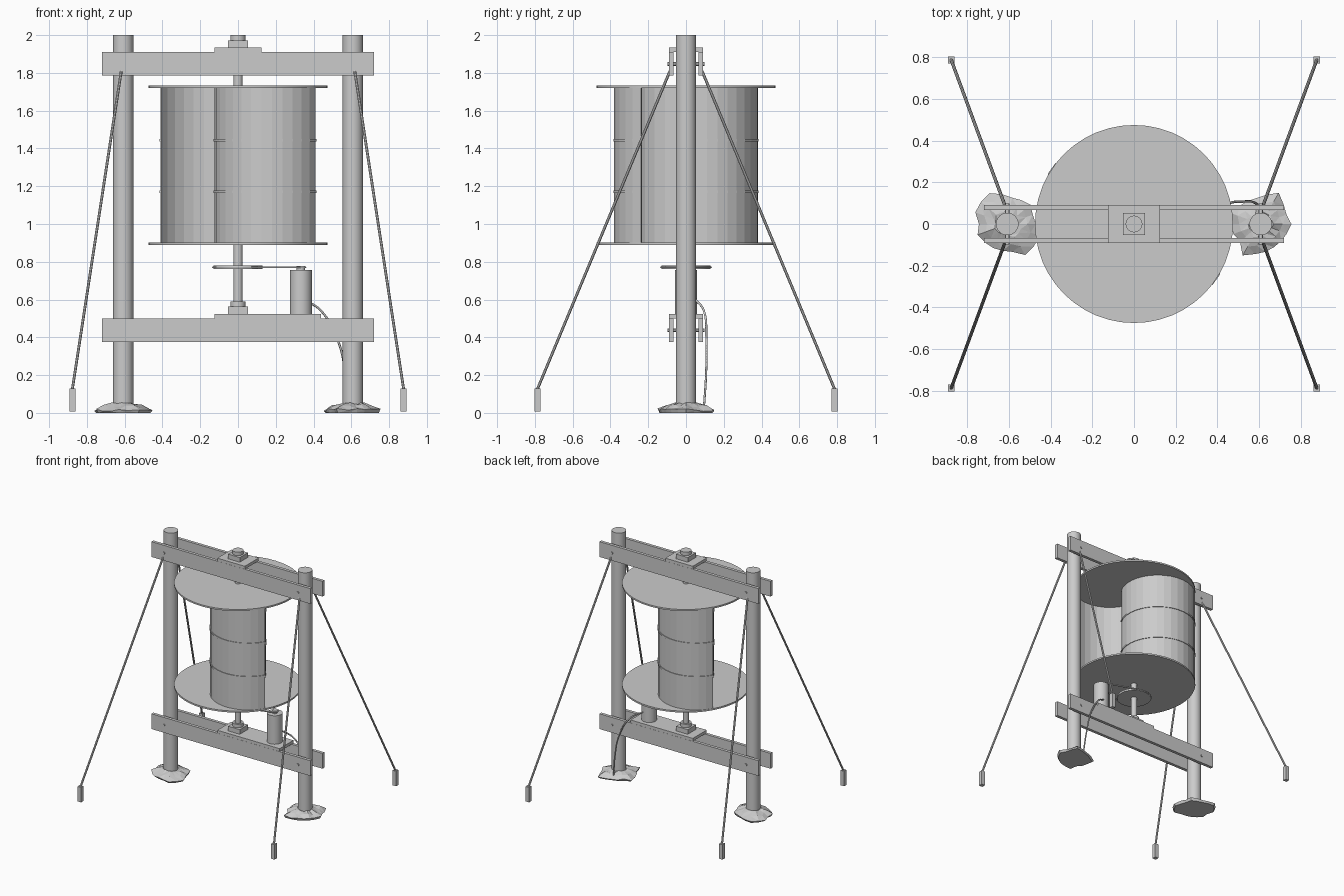
import bpy, bmesh, math, random
from mathutils import Vector

if "Cube" in bpy.data.objects:
    bpy.data.objects.remove(bpy.data.objects["Cube"])

random.seed(4)
grey = bpy.data.materials.new("grey")
grey.diffuse_color = (0.6, 0.6, 0.6, 1)
grey.use_nodes = True
grey.node_tree.nodes["Principled BSDF"].inputs["Base Color"].default_value = grey.diffuse_color


def finish(obj, name, smooth=False):
    obj.name = name
    obj.data.materials.append(grey)
    if smooth:
        bpy.ops.object.select_all(action='DESELECT')
        obj.select_set(True)
        bpy.context.view_layer.objects.active = obj
        bpy.ops.object.shade_smooth_by_angle()
    return obj


def from_bmesh(name, bm):
    bmesh.ops.recalc_face_normals(bm, faces=bm.faces)
    mesh = bpy.data.meshes.new(name)
    bm.to_mesh(mesh)
    bm.free()
    obj = bpy.data.objects.new(name, mesh)
    bpy.context.collection.objects.link(obj)
    return finish(obj, name)


def box(name, x, y, z):
    """Box from (min, max) pairs."""
    bpy.ops.mesh.primitive_cube_add(size=1, location=[sum(p) / 2 for p in (x, y, z)])
    obj = bpy.context.object
    for v in obj.data.vertices:
        v.co = [c * (p[1] - p[0]) for c, p in zip(v.co, (x, y, z))]
    return finish(obj, name)


def rod(name, a, b, r, sides=32):
    """Cylinder between two points."""
    a, b = Vector(a), Vector(b)
    bpy.ops.mesh.primitive_cylinder_add(vertices=sides, radius=r, depth=(b - a).length,
                                        location=(a + b) / 2)
    obj = bpy.context.object
    obj.rotation_euler = (b - a).to_track_quat('Z', 'Y').to_euler()
    return finish(obj, name, sides > 8)


def tube(name, points, r, closed=False, kind='POLY'):
    """Round tube along a path."""
    cu = bpy.data.curves.new(name, 'CURVE')
    cu.dimensions = '3D'
    cu.bevel_depth = r
    cu.bevel_resolution = 1
    cu.use_fill_caps = True
    sp = cu.splines.new(kind)
    if kind == 'BEZIER':
        sp.bezier_points.add(len(points) - 1)
        for bp, p in zip(sp.bezier_points, points):
            bp.co = p
            bp.handle_left_type = bp.handle_right_type = 'AUTO'
    else:
        sp.points.add(len(points) - 1)
        for sp_pt, p in zip(sp.points, points):
            sp_pt.co = (*p, 1)
    sp.use_cyclic_u = closed
    obj = bpy.data.objects.new(name, cu)
    bpy.context.collection.objects.link(obj)
    return finish(obj, name)


def half_shell(name, centre, r_in, r_out, start, z0, z1, n=16):
    """Half of a hollow cylinder, sweeping 180 degrees clockwise from start."""
    bm = bmesh.new()
    rows = []
    for i in range(n + 1):
        a = start - math.pi * i / n
        rows.append([bm.verts.new((centre[0] + r * math.cos(a), centre[1] + r * math.sin(a), z))
                     for r, z in ((r_in, z0), (r_out, z0), (r_out, z1), (r_in, z1))])
    for p, q in zip(rows, rows[1:]):
        for k in range(4):
            m = (k + 1) % 4
            bm.faces.new((p[k], p[m], q[m], q[k]))
    bm.faces.new(rows[0])
    bm.faces.new(rows[-1][::-1])
    return from_bmesh(name, bm)


def footing(name, x):
    """Lumpy low mound around a post."""
    bm = bmesh.new()
    n = 18
    edge = [random.uniform(0.125, 0.175) for _ in range(n)]
    rings = []
    for scale, z, jitter in ((0.93, 0.0, 0), (1.0, 0.016, 0.008), (0.72, 0.036, 0.008),
                             (0.42, 0.05, 0.005)):
        ring = []
        for i in range(n):
            a = math.tau * i / n
            r = edge[i] * scale
            ring.append(bm.verts.new((x + r * math.cos(a), r * math.sin(a),
                                      z + random.uniform(-jitter, jitter))))
        rings.append(ring)
    for p, q in zip(rings, rings[1:]):
        for i in range(n):
            j = (i + 1) % n
            bm.faces.new((p[i], p[j], q[j], q[i]))
    bm.faces.new(rings[0][::-1])
    bm.faces.new(rings[-1])
    bmesh.ops.triangulate(bm, faces=bm.faces[:])
    return from_bmesh(name, bm)


# Posts, footings, stakes and guy wires
for sx, side in ((-1, "left"), (1, "right")):
    rod(f"post_{side}", (sx * 0.608, 0, 0), (sx * 0.608, 0, 2.0), 0.054)
    footing(f"footing_{side}", sx * 0.608)
    for sy, end in ((-1, "front"), (1, "back")):
        x, y = sx * 0.877, sy * 0.787
        box(f"stake_{side}_{end}", (x - 0.016, x + 0.016), (y - 0.016, y + 0.016), (0.008, 0.13))
        rod(f"guy_wire_{side}_{end}", (x, y, 0.125), (sx * 0.618, sy * 0.085, 1.81), 0.008, 8)

# Paired cross beams with bolts through the posts
for level, z0, z1 in (("lower", 0.375, 0.5), ("upper", 1.785, 1.91)):
    for sy, end in ((-1, "front"), (1, "back")):
        ys = sorted((sy * 0.066, sy * 0.091))
        box(f"beam_{level}_{end}", (-0.72, 0.72), ys, (z0, z1))
    for sx, side in ((-1, "left"), (1, "right")):
        z = (z0 + z1) / 2
        rod(f"bolt_{level}_{side}", (sx * 0.608, -0.098, z), (sx * 0.608, 0.098, z), 0.01, 12)

# Shaft, mounting plates and bearings
rod("shaft", (0, 0, 0.5), (0, 0, 1.99), 0.024)
box("upper_plate", (-0.125, 0.125), (-0.09, 0.09), (1.91, 1.934))
box("lower_plate", (-0.125, 0.44), (-0.09, 0.09), (0.5, 0.524))
for level, z in (("upper", 1.934), ("lower", 0.524)):
    box(f"bearing_{level}", (-0.053, 0.053), (-0.053, 0.053), (z, z + 0.038))
    rod(f"bearing_collar_{level}", (0, 0, z + 0.038), (0, 0, z + 0.066), 0.04)

# Rotor: end discs and two offset half drums with raised hoops
for level, z in (("lower", 0.888), ("upper", 1.72)):
    rod(f"rotor_disc_{level}", (0, 0, z), (0, 0, z + 0.013), 0.475, 48)
tilt = math.radians(-30)
for k, label in enumerate(("front", "back")):
    a = tilt + math.pi * k
    c = (0.187 * math.cos(a), 0.187 * math.sin(a))
    half_shell(f"half_drum_{label}", c, 0.281, 0.287, a, 0.9, 1.722)
    for level, z in (("lower", 1.17), ("upper", 1.443)):
        half_shell(f"drum_hoop_{label}_{level}", c, 0.282, 0.292, a, z - 0.007, z + 0.007)

# Generator, pulleys and drive belt
gx = 0.333
rod("generator", (gx, 0, 0.524), (gx, 0, 0.757), 0.058)
rod("generator_pulley", (gx, 0, 0.757), (gx, 0, 0.778), 0.022, 16)
rod("drive_pulley", (0, 0, 0.763), (0, 0, 0.779), 0.13)
lean = math.acos((0.13 - 0.022) / gx)
belt = []
for cx, r, a0, a1 in ((0, 0.131, lean, math.tau - lean), (gx, 0.023, -lean, lean)):
    for i in range(17):
        a = a0 + (a1 - a0) * i / 16
        belt.append((cx + r * math.cos(a), r * math.sin(a), 0.771))
tube("drive_belt", belt, 0.006, True)

# Power cable down the back of the right post
tube("power_cable", [(0.35, 0.05, 0.6), (0.44, 0.095, 0.54), (0.53, 0.108, 0.38),
                     (0.57, 0.106, 0.2), (0.59, 0.095, 0.03)], 0.006, kind='BEZIER')
